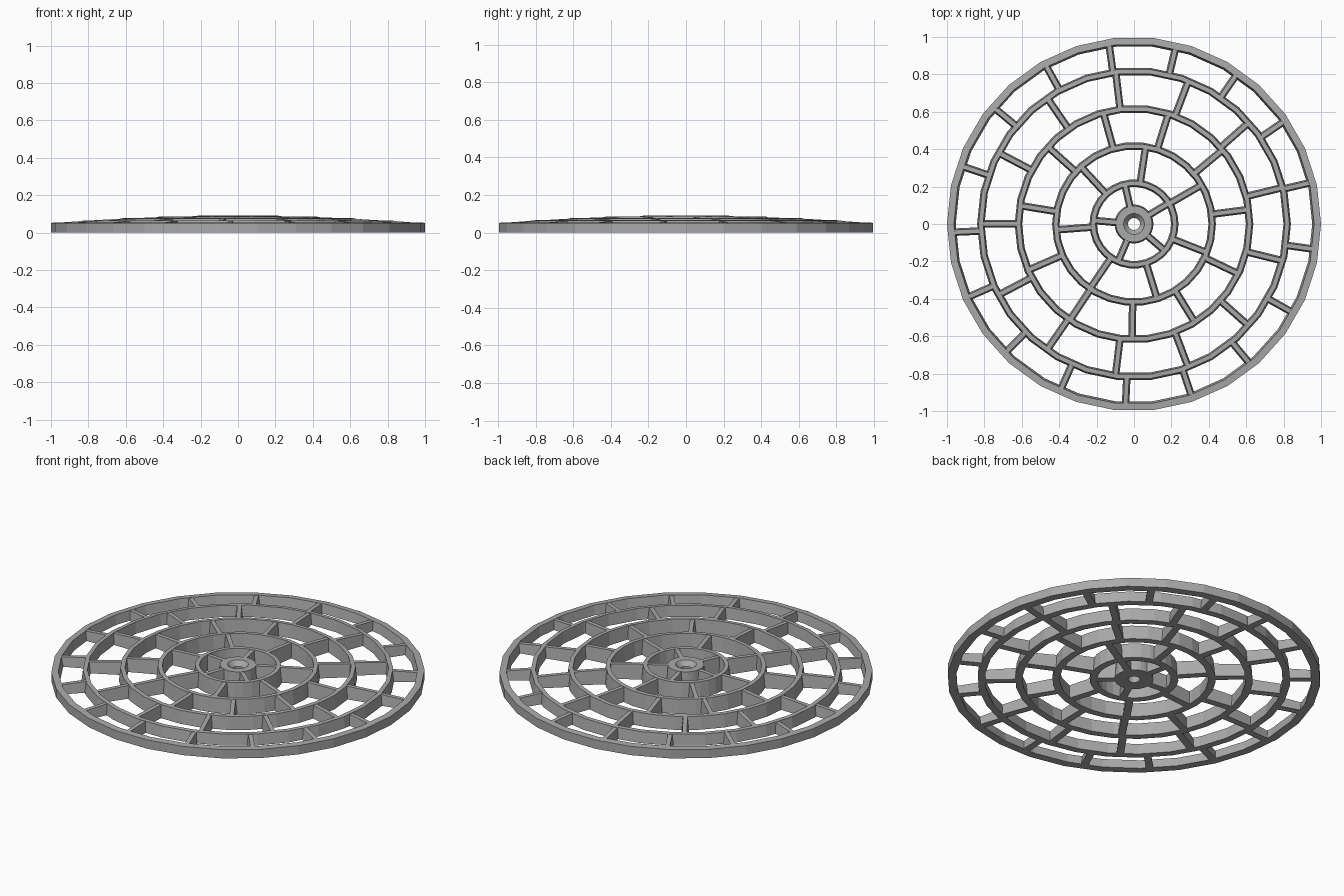
import bpy, bmesh, math

cube = bpy.data.objects.get("Cube")
if cube:
    bpy.data.objects.remove(cube, do_unlink=True)

SIDES = 30
HALF_BOTTOM, HALF_TOP = 0.02, 0.012     # drafted wall half widths

grey = bpy.data.materials.new("plain_grey")
grey.use_nodes = True
colour = (0.4, 0.4, 0.4, 1)
grey.diffuse_color = colour
grey.node_tree.nodes["Principled BSDF"].inputs["Base Color"].default_value = colour


def dome(r):
    """Height of the shallow domed top at radius r."""
    return 0.092 - 0.04 * r * r


def finish(name, bm):
    bmesh.ops.recalc_face_normals(bm, faces=bm.faces)
    mesh = bpy.data.meshes.new(name)
    bm.to_mesh(mesh)
    bm.free()
    mesh.materials.append(grey)
    obj = bpy.data.objects.new(name, mesh)
    bpy.context.collection.objects.link(obj)
    return obj


def lathe(name, profile):
    """Revolve a closed (radius, height) profile around z."""
    bm = bmesh.new()
    loops = []
    for i in range(SIDES):
        a = math.tau * i / SIDES
        loops.append([bm.verts.new((r * math.cos(a), r * math.sin(a), z)) for r, z in profile])
    n = len(profile)
    for i in range(SIDES):
        here, there = loops[i], loops[(i + 1) % SIDES]
        for j in range(n):
            k = (j + 1) % n
            bm.faces.new((here[j], there[j], there[k], here[k]))
    return finish(name, bm)


def add_spoke(bm, angle, r0, r1):
    """Add one drafted radial bar whose top follows the dome."""
    c, s = math.cos(angle), math.sin(angle)
    ends = []
    for r in (r0, r1):
        top = dome(r) - 0.002
        section = ((-HALF_BOTTOM, 0), (HALF_BOTTOM, 0), (HALF_TOP, top), (-HALF_TOP, top))
        ends.append([bm.verts.new((r * c - w * s, r * s + w * c, z)) for w, z in section])
    a, b = ends
    bm.faces.new(a)
    bm.faces.new(b)
    for j in range(4):
        k = (j + 1) % 4
        bm.faces.new((a[j], b[j], b[k], a[k]))


# Hub with a countersunk hole
lathe("hub", [(0.032, 0), (0.104, 0), (0.097, dome(0.1)), (0.056, dome(0.056)), (0.032, 0.065)])

# Concentric inner rings
ring_radii = [0.218, 0.418, 0.618, 0.819]
for number, r in enumerate(ring_radii, 1):
    lathe(f"inner_ring_{number}", [
        (r - HALF_BOTTOM, 0), (r + HALF_BOTTOM, 0),
        (r + HALF_TOP, dome(r + HALF_TOP)), (r - HALF_TOP, dome(r - HALF_TOP))])

# Outer rim
lathe("outer_rim", [(0.953, 0), (1, 0), (1, 0.052), (0.963, dome(0.963))])

# Staggered spokes: count and starting angle for each band, from the hub outward
bounds = [0.085] + ring_radii + [0.975]
bands = [(5, 31), (7, 30), (11, 7.2), (13, 13.8), (17, 13.2)]
for number, (count, start) in enumerate(bands):
    bm = bmesh.new()
    for i in range(count):
        add_spoke(bm, math.radians(start) + math.tau * i / count, bounds[number], bounds[number + 1])
    finish(f"spokes_band_{number + 1}", bm)
